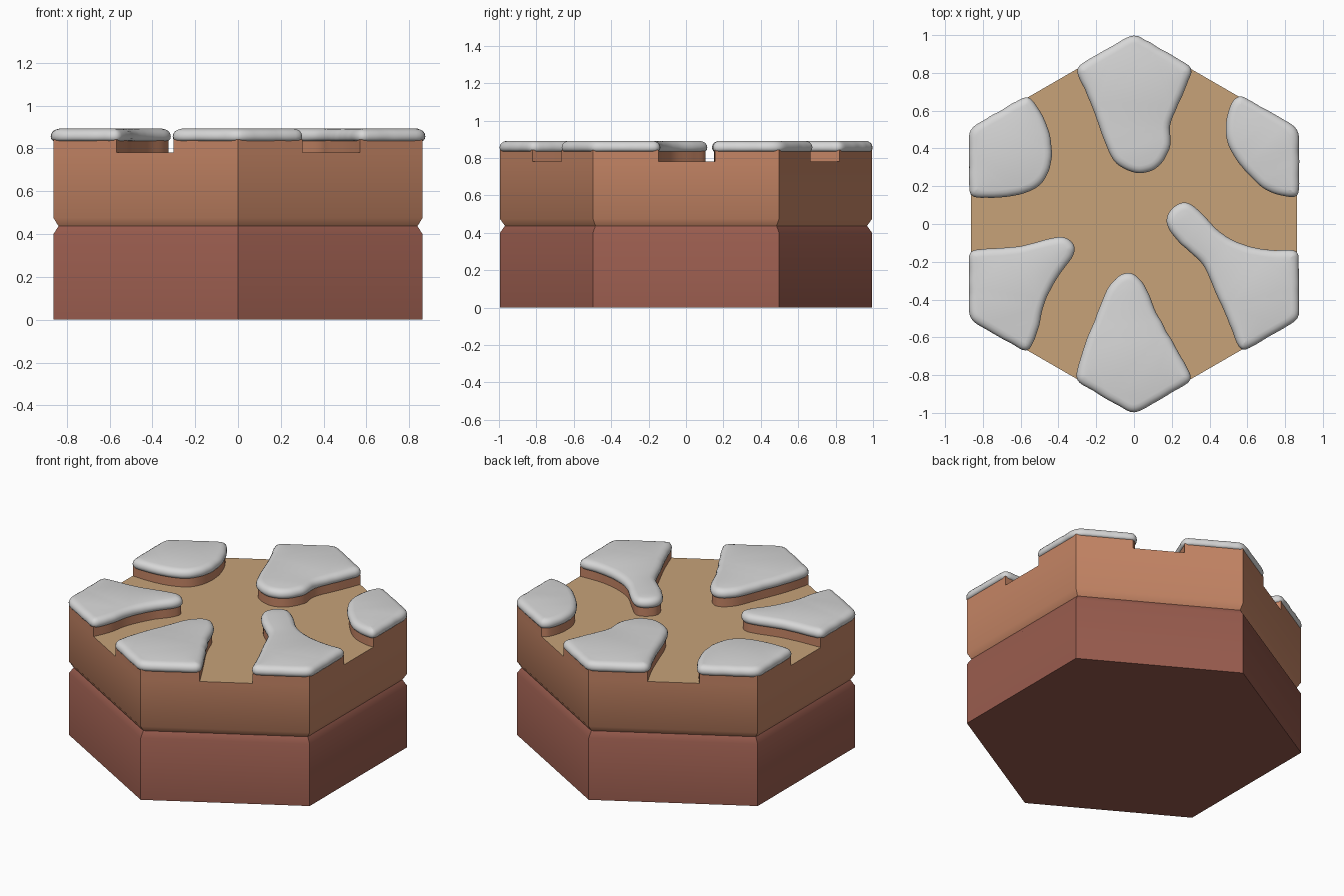
import bpy, bmesh, math
from mathutils import Vector, noise

default = bpy.data.objects.get("Cube")
if default:
    bpy.data.objects.remove(default, do_unlink=True)

RADIUS = 0.995
FLOOR, PAD_TOP, SEAM = 0.78, 0.842, 0.437


def material(name, rgb):
    mat = bpy.data.materials.new(name)
    mat.use_nodes = True
    mat.diffuse_color = (*rgb, 1)
    mat.node_tree.nodes["Principled BSDF"].inputs["Base Color"].default_value = (*rgb, 1)
    return mat


snow = material("snow", (0.68, 0.68, 0.68))
sand = material("sand path", (0.57, 0.36, 0.19))
clay = material("light clay", (0.56, 0.235, 0.13))
earth = material("dark clay", (0.32, 0.107, 0.076))


def stack(name, rings, mats, angle, bottom=True):
    """Skin a list of (outline, z) rings into one solid; the last material covers the top."""
    bm = bmesh.new()
    rows = [[bm.verts.new((p.x, p.y, z)) for p in outline] for outline, z in rings]
    for low, high in zip(rows, rows[1:]):
        for i in range(len(low)):
            j = (i + 1) % len(low)
            bm.faces.new((low[i], low[j], high[j], high[i]))
    if bottom:
        bm.faces.new(rows[0][::-1])
    cap = bm.faces.new(rows[-1])
    cap.material_index = len(mats) - 1
    bmesh.ops.triangulate(bm, faces=[cap])
    mesh = bpy.data.meshes.new(name)
    bm.to_mesh(mesh)
    bm.free()
    for mat in mats:
        mesh.materials.append(mat)
    obj = bpy.data.objects.new(name, mesh)
    bpy.context.collection.objects.link(obj)
    bpy.ops.object.select_all(action="DESELECT")
    obj.select_set(True)
    bpy.context.view_layer.objects.active = obj
    bpy.ops.object.shade_smooth_by_angle(angle=math.radians(angle))
    return obj


def corner(degrees, radius=RADIUS):
    a = math.radians(degrees)
    return Vector((radius * math.cos(a), radius * math.sin(a)))


def hexagon(radius):
    return [corner(30 + 60 * i, radius) for i in range(6)]


def spline(points, steps=6):
    """Catmull-Rom curve through the points."""
    pts = [points[0]] + points + [points[-1]]
    curve = []
    for a, b, c, d in zip(pts, pts[1:], pts[2:], pts[3:]):
        for s in range(steps):
            t = s / steps
            curve.append(0.5 * (2 * b + (c - a) * t + (2 * a - 5 * b + 4 * c - d) * t**2
                                + (3 * b - a - 3 * c + d) * t**3))
    return curve + [points[-1]]


def resample(outline, spacing=0.02):
    """Even steps round a closed outline."""
    result = []
    for a, b in zip(outline, outline[1:] + outline[:1]):
        n = max(1, round((b - a).length / spacing))
        result += [a.lerp(b, k / n) for k in range(n)]
    return result


def relax(outline, times):
    for _ in range(times):
        n = len(outline)
        outline = [(outline[i - 1] + 2 * outline[i] + outline[(i + 1) % n]) / 4 for i in range(n)]
    return outline


def offset(outline, distance):
    """Move a counter-clockwise outline outwards with a little lumpiness."""
    n, result = len(outline), []
    for i, p in enumerate(outline):
        along = (outline[(i + 1) % n] - outline[i - 1]).normalized()
        lump = 0.003 * noise.noise(Vector((p.x * 18, p.y * 18, distance * 20)))
        result.append(p + Vector((along.y, -along.x)) * (distance + lump))
    return result


# Hexagonal base in two layers that meet in a chamfered groove
full, waist = hexagon(RADIUS), hexagon(RADIUS - 0.027)
stack("lower_base", [(full, 0), (full, 0.40), (waist, SEAM)], [earth], 45)
stack("upper_base", [(waist, SEAM), (full, 0.475), (full, FLOOR)], [clay, sand], 45)

# Inner edge of each raised patch, counter-clockwise, by the corner it covers
patches = {
    "back": (90, [(-.30, .82), (-.235, .685), (-.18, .54), (-.13, .405), (-.075, .32), (.03, .28),
                  (.124, .315), (.183, .42), (.178, .53), (.245, .685), (.30, .82)]),
    "back_left": (30, [(.57, .67), (.53, .64), (.50, .54), (.51, .42), (.585, .305),
                       (.69, .20), (.80, .157), (.862, .155)]),
    "back_right": (150, [(-.862, .155), (-.74, .15), (-.61, .167), (-.50, .22), (-.452, .315),
                         (-.452, .447), (-.50, .58), (-.565, .67)]),
    "front_right": (210, [(-.564, -.664), (-.52, -.56), (-.49, -.426), (-.42, -.28), (-.35, -.19),
                          (-.325, -.125), (-.37, -.082), (-.45, -.09), (-.58, -.124),
                          (-.71, -.14), (-.862, -.147)]),
    "front": (270, [(.30, -.82), (.214, -.664), (.11, -.48), (.045, -.33), (-.03, -.267),
                    (-.12, -.33), (-.183, -.48), (-.257, -.664), (-.30, -.82)]),
    "front_left": (330, [(.862, -.147), (.717, -.15), (.585, -.124), (.463, -.066), (.357, .04),
                         (.283, .103), (.214, .077), (.183, .013), (.24, -.082), (.373, -.204),
                         (.426, -.32), (.51, -.505), (.569, -.664)]),
}


def on_edge(point, degrees):
    """Snap a point onto the nearer hexagon side next to the given corner."""
    tip = corner(degrees)
    ends = (corner(degrees - 60), corner(degrees + 60))
    side = (min(ends, key=lambda e: (e - point).length) - tip).normalized()
    return tip + side * (point - tip).dot(side)


# Snow edge: outward offset and height of each ring
rounding = [(-0.02, 0.834), (0.003, 0.836), (0.010, 0.845), (0.012, 0.857), (0.009, 0.870),
            (0.001, 0.881), (-0.012, 0.888), (-0.028, 0.892)]

for name, (degrees, inner) in patches.items():
    pts = [Vector(p) for p in inner]
    pts[0], pts[-1] = on_edge(pts[0], degrees), on_edge(pts[-1], degrees)
    outline = spline(pts) + [corner(degrees)]
    # Clay step under the snow
    stack(name + "_step", [(outline, FLOOR), (outline, PAD_TOP)], [clay], 35, bottom=False)
    # Rounded snow cap
    soft = relax(resample(outline), 3)
    stack(name + "_snow", [(offset(soft, d), z) for d, z in rounding], [snow], 80)
